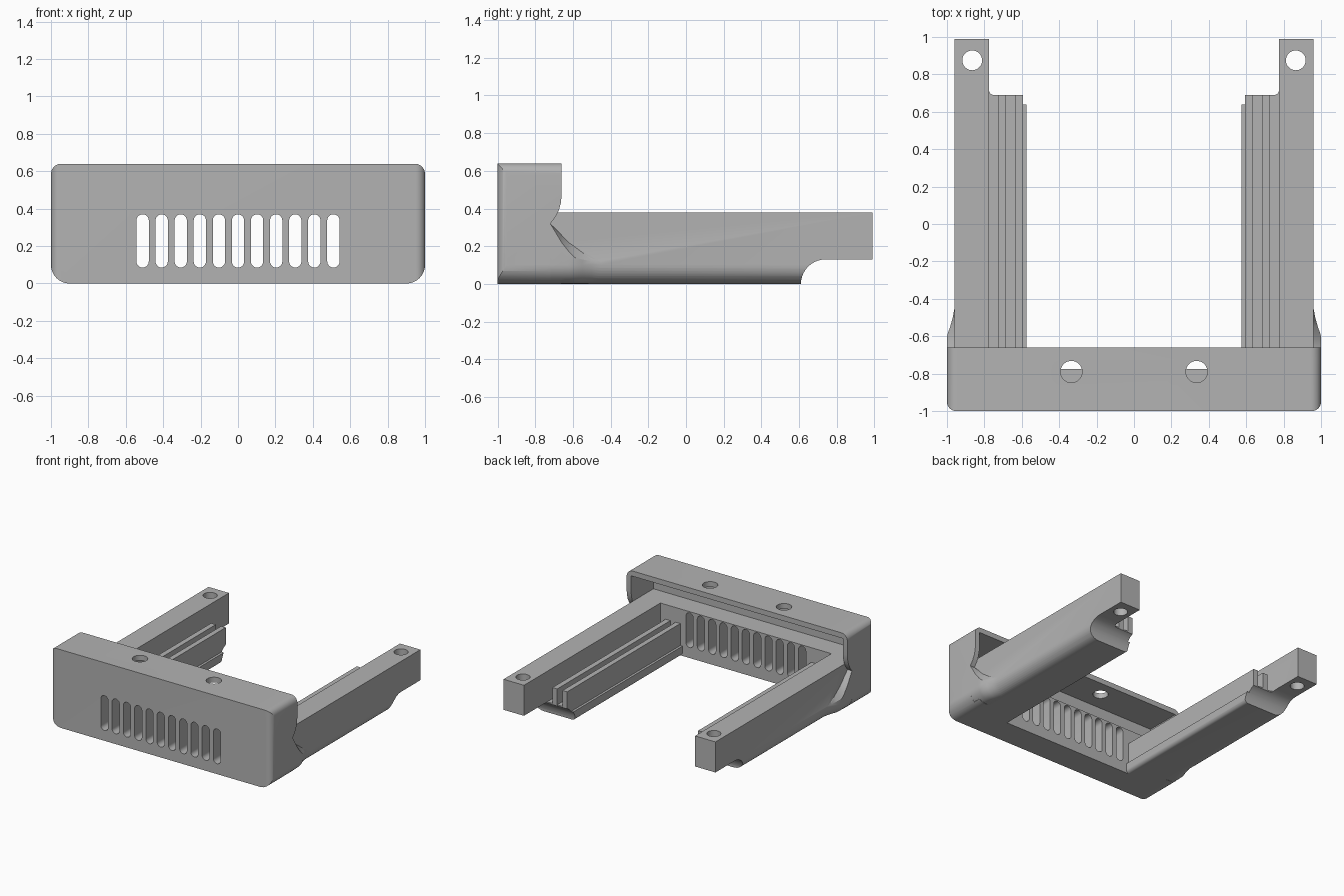
import bpy, bmesh
from math import sin, cos, pi, radians

cube = bpy.data.objects.get("Cube")
if cube:
    bpy.data.objects.remove(cube, do_unlink=True)

GREY = (0.45, 0.45, 0.45, 1)
plastic = bpy.data.materials.new("grey_plastic")
plastic.use_nodes = True
plastic.diffuse_color = GREY
plastic.node_tree.nodes["Principled BSDF"].inputs["Base Color"].default_value = GREY


def loft(name, rings):
    """Closed solid through rings that share one point count."""
    bm = bmesh.new()
    rows = [[bm.verts.new(p) for p in ring] for ring in rings]
    n = len(rows[0])
    for a, b in zip(rows, rows[1:]):
        for i in range(n):
            j = (i + 1) % n
            bm.faces.new((a[i], a[j], b[j], b[i]))
    bm.faces.new(rows[0])
    bm.faces.new(rows[-1])
    bmesh.ops.recalc_face_normals(bm, faces=bm.faces)
    mesh = bpy.data.meshes.new(name)
    bm.to_mesh(mesh)
    bm.free()
    mesh.materials.append(plastic)
    ob = bpy.data.objects.new(name, mesh)
    bpy.context.collection.objects.link(ob)
    return ob


def prism(name, pts, axis, lo, hi):
    """Extrude a 2D outline along x, y or z."""
    place = {"x": lambda p, d: (d, p[0], p[1]),
             "y": lambda p, d: (p[0], d, p[1]),
             "z": lambda p, d: (p[0], p[1], d)}[axis]
    return loft(name, [[place(p, d) for p in pts] for d in (lo, hi)])


def arc(cx, cy, r, start, end, n=10):
    return [(cx + r * cos(radians(start + (end - start) * i / n)),
             cy + r * sin(radians(start + (end - start) * i / n))) for i in range(n + 1)]


def circle(cx, cy, r, n=32):
    return arc(cx, cy, r, 0, 360 - 360 / n, n - 1)


def rect(x0, x1, y0, y1):
    return [(x0, y0), (x1, y0), (x1, y1), (x0, y1)]


def combine(ob, other, operation):
    mod = ob.modifiers.new(operation.lower(), "BOOLEAN")
    mod.operation = operation
    mod.solver = "EXACT"
    mod.object = other
    bpy.context.view_layer.objects.active = ob
    bpy.ops.object.modifier_apply(modifier=mod.name)
    bpy.data.objects.remove(other, do_unlink=True)


def cut(ob, *args):
    combine(ob, prism("cutter", *args), "DIFFERENCE")


# Front hood: rounded front outline crossed with a rounded plan outline
front = (arc(-0.9, 0.1, 0.1, 180, 270) + arc(0.9, 0.1, 0.1, 270, 360)
         + arc(0.945, 0.585, 0.055, 0, 90) + arc(-0.945, 0.585, 0.055, 90, 180))
frame = prism("front_frame", front, "y", -1, -0.66)
plan = (arc(-0.95, -0.95, 0.05, 180, 270) + arc(0.95, -0.95, 0.05, 270, 360)
        + [(1.1, -0.95), (1.1, -0.5), (-1.1, -0.5), (-1.1, -0.95)])
plan = [p for p in plan if abs(p[0]) < 1.05]
plan += [(1, -0.5), (-1, -0.5)]
combine(frame, prism("plan", plan, "z", -0.2, 0.9), "INTERSECT")

# Hollow under the hood and opening behind the grille bar
cut(frame, rect(-0.96, 0.96, 0.38, 0.597), "y", -0.95, -0.5)
cut(frame, rect(-0.775, 0.775, -0.1, 0.45), "y", -0.775, -0.5)

# Arm outline: rounded outer wall, two upright fins and a low inner lip
arm = (arc(0.86, 0.1, 0.1, 360, 270) + arc(0.605, 0.03, 0.03, 270, 180, 5)
       + [(0.575, 0.08), (0.594, 0.08), (0.594, 0.26), (0.636, 0.26), (0.636, 0.13),
          (0.684, 0.13), (0.684, 0.26), (0.727, 0.26), (0.727, 0.13),
          (0.775, 0.13), (0.775, 0.38), (0.96, 0.38)])

# Scooped rear edge of the hood sides
scoop = [(-0.66, 0.47), (-0.664, 0.43), (-0.675, 0.39), (-0.693, 0.355), (-0.72, 0.32),
         (-0.72, -0.1), (-0.5, -0.1), (-0.5, 0.47)]

# Flare stations: y, outer x, outer top z, inner top z
flare = [(-0.74, 1, 0.32, 0.32), (-0.72, 1, 0.32, 0.32), (-0.66, 1, 0.22, 0.26),
         (-0.62, 1, 0.17, 0.22), (-0.59, 0.998, 0.14, 0.20), (-0.55, 0.983, 0.13, 0.17),
         (-0.50, 0.969, 0.12, 0.14), (-0.44, 0.958, 0.11, 0.12)]

for s in (1, -1):
    cut(frame, scoop, "x", *sorted((s * 0.96, s * 1.1)))
    combine(frame, prism("arm", [(s * x, z) for x, z in arm], "y", -0.8, 0.99), "UNION")
    rings = []
    for y, x, outer, inner in flare:
        section = ([(0.85, 0.002)] + arc(x - 0.1, 0.102, 0.1, 270, 360)
                   + [(x, outer), (0.957, inner + 0.001), (0.85, inner)])
        rings.append([(s * px, y, pz) for px, pz in section])
    combine(frame, loft("flare", rings), "UNION")
    # Shortened rails with a filleted corner, and the screw holes
    end = [(0.4, 0.69)] + arc(0.75, 0.715, 0.025, 270, 360, 6) + [(0.775, 1.1), (0.4, 1.1)]
    cut(frame, [(s * x, y) for x, y in end], "z", -0.2, 0.6)
    cut(frame, circle(s * 0.865, 0.875, 0.053), "z", -0.2, 0.6)
    cut(frame, circle(s * 0.335, -0.79, 0.058), "z", 0.5, 0.8)

# Curved step under the arm ends
step = [(0.61, -0.1)] + arc(0.74, 0, 0.13, 180, 90) + [(1.1, 0.13), (1.1, -0.1)]
cut(frame, step, "x", -1.2, 1.2)

# Ventilation slots
for i in range(-5, 6):
    x = i * 0.102
    slot = arc(x, 0.118, 0.033, 180, 360) + arc(x, 0.337, 0.033, 0, 180)
    cut(frame, slot, "y", -1.1, -0.7)

bpy.ops.object.select_all(action="DESELECT")
frame.select_set(True)
bpy.context.view_layer.objects.active = frame
bpy.ops.object.shade_smooth_by_angle(angle=radians(30))
